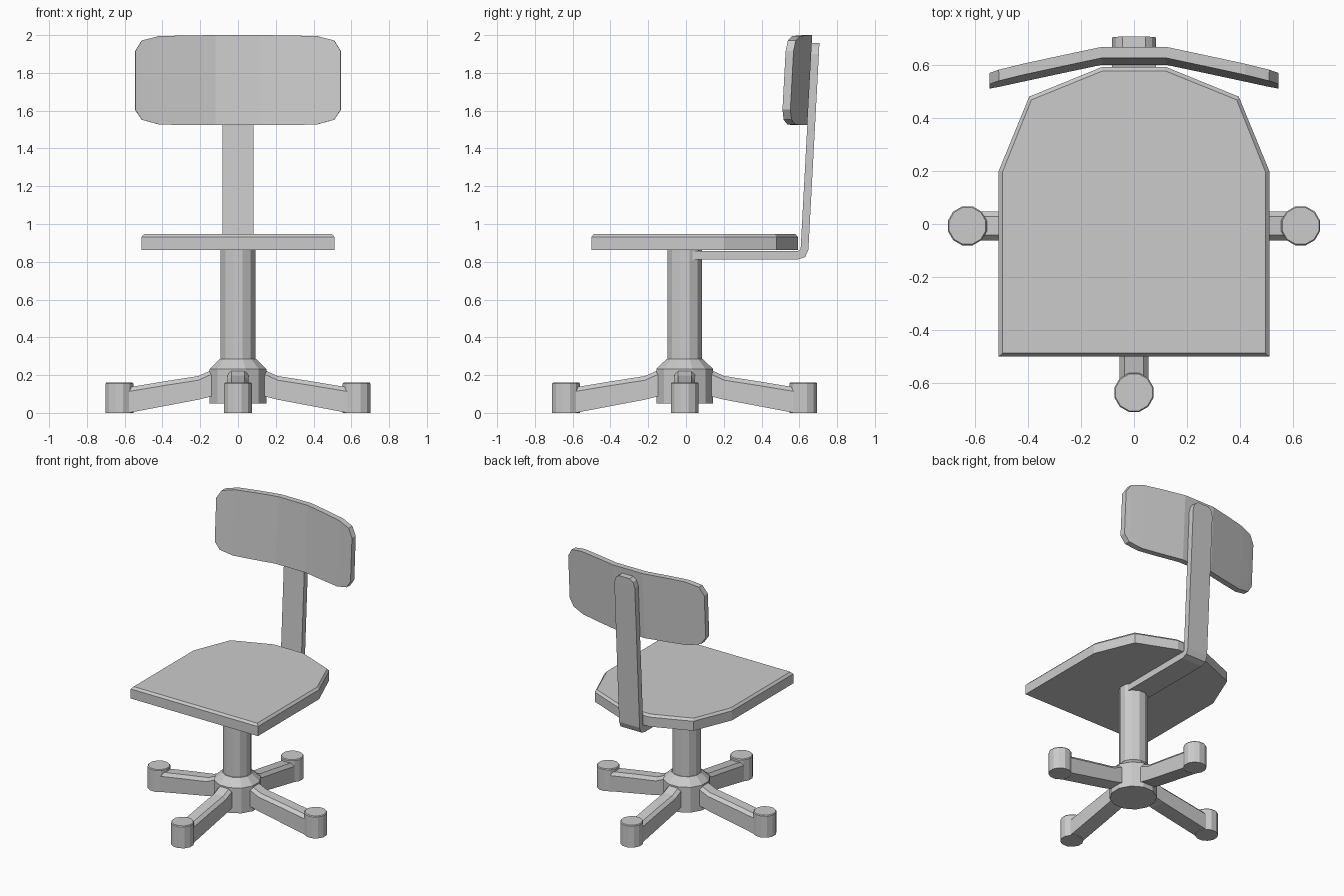
import bpy, bmesh
from math import cos, sin, pi
from mathutils import Matrix, Vector

if "Cube" in bpy.data.objects:
    bpy.data.objects.remove(bpy.data.objects["Cube"])

BASE = Vector((0, -0.007, 0))


def loft(name, rings, matrix=None):
    """Skin a list of equal-length closed rings and cap both ends."""
    bm = bmesh.new()
    vr = [[bm.verts.new(p) for p in r] for r in rings]
    n = len(rings[0])
    for a, b in zip(vr, vr[1:]):
        for i in range(n):
            j = (i + 1) % n
            bm.faces.new((a[i], a[j], b[j], b[i]))
    bm.faces.new(vr[0])
    bm.faces.new(vr[-1])
    bmesh.ops.recalc_face_normals(bm, faces=bm.faces)
    me = bpy.data.meshes.new(name)
    bm.to_mesh(me)
    bm.free()
    ob = bpy.data.objects.new(name, me)
    bpy.context.collection.objects.link(ob)
    if matrix:
        me.transform(matrix)
    return ob


def turned(name, profile, matrix):
    """12-sided turned shape from (half width, z) pairs, flats facing the axes."""
    rings = []
    for half, z in profile:
        r = half / cos(pi / 12)
        rings.append([(r * cos(pi / 12 + i * pi / 6), r * sin(pi / 12 + i * pi / 6), z)
                      for i in range(12)])
    return loft(name, rings, matrix)


def mirrored(right):
    return right + [(-x, y) for x, y in reversed(right)]


# Seat: clipped outline with a small chamfer around the top
outer = mirrored([(0.51, -0.50), (0.51, 0.20), (0.395, 0.48), (0.12, 0.592)])
inner = mirrored([(0.495, -0.487), (0.495, 0.198), (0.387, 0.468), (0.118, 0.577)])
loft("seat", [[(x, y, z) for x, y in o]
              for o, z in ((outer, 0.863), (outer, 0.932), (inner, 0.948))])

# Column and hub
at_base = Matrix.Translation(BASE)
turned("column", [(0.092, 0.2), (0.092, 0.864)], at_base)
turned("hub", [(0.15, 0.05), (0.15, 0.233), (0.097, 0.284)], at_base)

# Four legs with feet
stations = [(0.08, 0.10, 0.23), (0.15, 0.085, 0.222), (0.21, 0.07, 0.195),
            (0.39, 0.036, 0.167), (0.57, 0.002, 0.137), (0.61, 0.002, 0.132)]
leg_rings = [[(x, -0.055, zb), (x, 0.055, zb), (x, 0.055, zt - 0.022),
              (x, 0.035, zt), (x, -0.035, zt), (x, -0.055, zt - 0.022)]
             for x, zb, zt in stations]
foot_at = Matrix.Translation((0.628, 0, 0))
for k, side in enumerate(("right", "back", "left", "front")):
    turn = at_base @ Matrix.Rotation(k * pi / 2, 4, 'Z')
    loft(side + "_leg", leg_rings, turn)
    turned(side + "_foot", [(0.0735, 0), (0.0735, 0.155), (0.069, 0.161)], turn @ foot_at)

# Bent support bar: (outer y, outer z, inner y, inner z, half width)
bar = [(0.03, 0.812, 0.03, 0.858, 0.082), (0.592, 0.812, 0.592, 0.858, 0.082),
       (0.632, 0.826, 0.602, 0.861, 0.082), (0.648, 0.865, 0.607, 0.868, 0.082),
       (0.7035, 1.90, 0.6625, 1.90, 0.082), (0.7055, 1.94, 0.6645, 1.94, 0.068),
       (0.7065, 1.957, 0.6655, 1.959, 0.044)]
loft("support_bar", [[(-w, oy, oz), (w, oy, oz), (w, iy, iz), (-w, iy, iz)]
                     for oy, oz, iy, iz, w in bar])

# Backrest: curved, slightly tilted pad with clipped corners
# (x, rear y at the top, bottom z, top z)
half = [(0.12, 0.668, 1.523, 2.0), (0.29, 0.632, 1.524, 1.998),
        (0.42, 0.604, 1.527, 1.994), (0.51, 0.583, 1.552, 1.972),
        (0.545, 0.574, 1.605, 1.915)]
columns = [(-x, y, b, t) for x, y, b, t in reversed(half)] + half


def tilt(y, z):
    return y - (2.0 - z) * 0.054


loft("backrest", [[(x, tilt(y, b), b), (x, tilt(y, t), t),
                   (x * 0.998, tilt(y - 0.042, t), t), (x * 0.998, tilt(y - 0.042, b), b)]
                  for x, y, b, t in columns])
